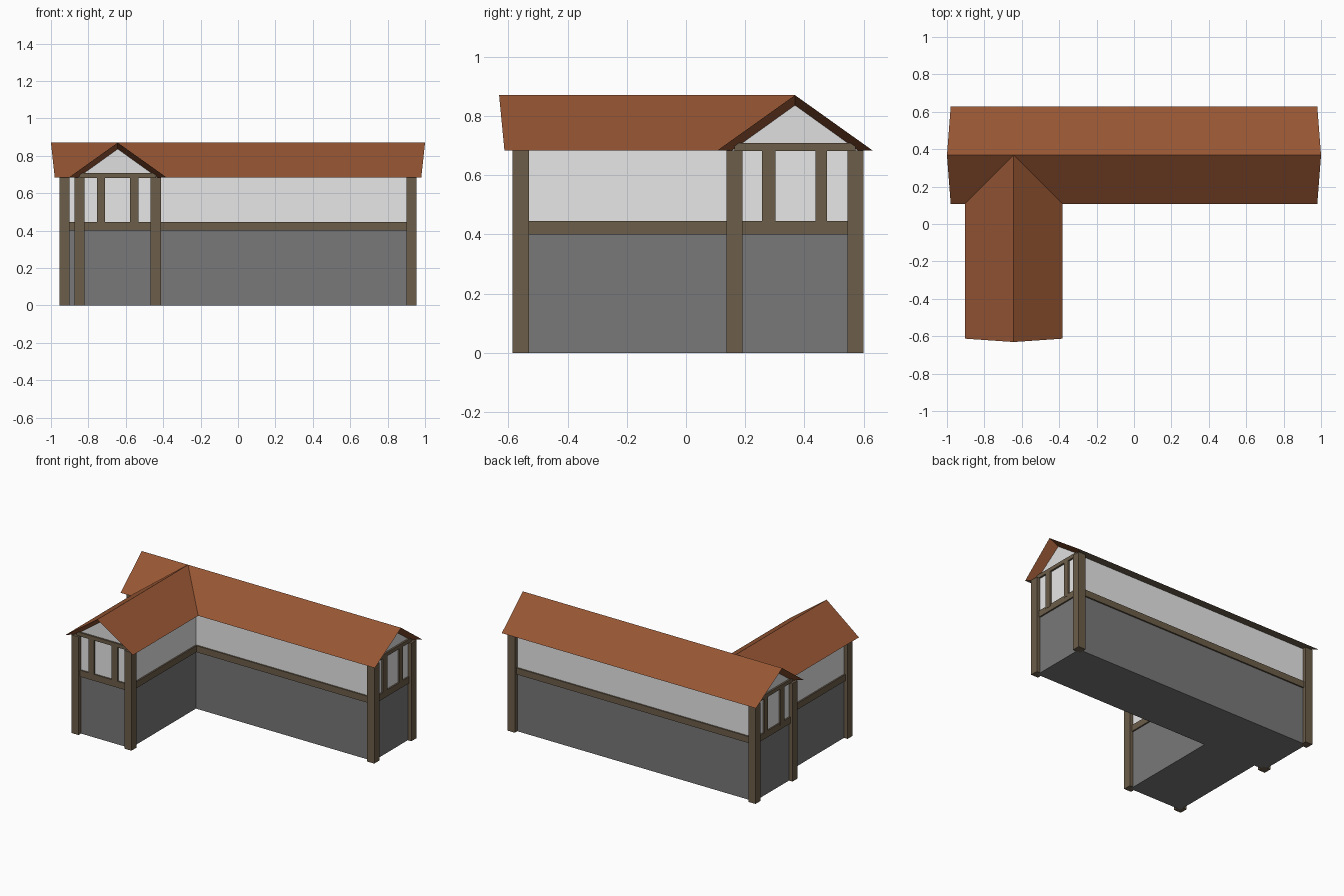
import bpy
import bmesh

cube = bpy.data.objects.get("Cube")
if cube:
    bpy.data.objects.remove(cube, do_unlink=True)


def material(name, rgb):
    m = bpy.data.materials.new(name)
    m.use_nodes = True
    m.diffuse_color = (*rgb, 1)
    m.node_tree.nodes["Principled BSDF"].inputs["Base Color"].default_value = (*rgb, 1)
    return m


TILE = material("roof tile", (0.305, 0.092, 0.034))
TIMBER = material("timber", (0.15, 0.111, 0.068))
PLASTER = material("plaster", (0.8, 0.8, 0.8))
GABLE = material("gable plaster", (0.74, 0.74, 0.74))
STONE = material("grey stone", (0.188, 0.188, 0.188))


def finish(name, bm, *mats):
    bmesh.ops.recalc_face_normals(bm, faces=bm.faces)
    mesh = bpy.data.meshes.new(name)
    bm.to_mesh(mesh)
    bm.free()
    for m in mats:
        mesh.materials.append(m)
    ob = bpy.data.objects.new(name, mesh)
    bpy.context.collection.objects.link(ob)


def prism(name, outline, z0, z1, mat):
    """Closed vertical prism over a plan outline."""
    bm = bmesh.new()
    low, high = ([bm.verts.new((x, y, z)) for x, y in outline] for z in (z0, z1))
    bm.faces.new(low)
    bm.faces.new(high)
    for i in range(len(outline)):
        bm.faces.new((low[i - 1], low[i], high[i], high[i - 1]))
    finish(name, bm, mat)


def box(name, x0, x1, y0, y1, z0, z1):
    prism(name, [(x0, y0), (x1, y0), (x1, y1), (x0, y1)], z0, z1, TIMBER)


# Main dimensions
EAVE, RIDGE = 0.684, 0.87
MAIN_Y, WING_X = 0.368, -0.643     # ridge lines
HALF = 0.204                       # half width of both ranges
END_X, END_Y = 0.928, -0.558       # gable wall planes
POST = 0.0275


def footprint(g=0.0):
    """L-shaped plan grown outwards by g."""
    back, front = MAIN_Y + HALF + g, MAIN_Y - HALF - g
    left, right = WING_X - HALF - g, WING_X + HALF + g
    x, y = END_X + g, END_Y - g
    return [(-x, back), (-x, front), (left, front), (left, y),
            (right, y), (right, front), (x, front), (x, back)]


# Walls and the rail between stone and plaster
prism("stone_walls", footprint(), 0, 0.42, STONE)
prism("plaster_walls", footprint(), 0.42, EAVE, PLASTER)
prism("middle_rail", footprint(0.01), 0.4, 0.445, TIMBER)

# Corner posts
corners = [(sx * END_X, MAIN_Y + sy * HALF) for sx in (-1, 1) for sy in (-1, 1)]
corners += [(WING_X + s * HALF, END_Y) for s in (-1, 1)]
for x, y in corners:
    box("corner_post", x - POST, x + POST, y - POST, y + POST, 0, EAVE)

# Gable studs and tie beams
for s in (-1, 1):
    x0, x1 = sorted((s * (END_X - 0.01), s * (END_X + 0.012)))
    for a, b in ((-0.112, -0.065), (0.07, 0.108)):
        box("gable_stud", x0, x1, MAIN_Y + a, MAIN_Y + b, 0.43, EAVE)
    box("tie_beam", x0, x1, MAIN_Y - HALF, MAIN_Y + HALF, EAVE - 0.002, 0.708)
y0, y1 = END_Y - 0.012, END_Y + 0.01
for a, b in ((-0.112, -0.068), (0.066, 0.112)):
    box("gable_stud", WING_X + a, WING_X + b, y0, y1, 0.43, EAVE)
box("tie_beam", WING_X - HALF, WING_X + HALF, y0, y1, EAVE - 0.002, 0.708)


def roof(name, ends, place):
    """Gabled roof; each end gives positions of ridge tip, eave tip and gable wall."""
    bm = bmesh.new()
    rings = []
    for tip, eave, wall in ends:
        pts = [(eave, -0.261, EAVE), (tip, 0, RIDGE), (eave, 0.261, EAVE),
               (wall, -0.212, EAVE), (wall, 0, 0.836), (wall, 0.212, EAVE)]
        rings.append([bm.verts.new(place(*p)) for p in pts])
    # Tiled slopes, then timber soffits and underside
    for i, j, mat in ((0, 1, 0), (1, 2, 0), (2, 5, 2), (5, 3, 2), (3, 0, 2)):
        face = bm.faces.new((rings[0][i], rings[0][j], rings[1][j], rings[1][i]))
        face.material_index = mat
    # Slanted verges and plastered gables
    for r in rings:
        for i in (0, 1):
            bm.faces.new((r[i], r[i + 1], r[i + 4], r[i + 3]))
        bm.faces.new(r[3:]).material_index = 1
    finish(name, bm, TILE, GABLE, TIMBER)


roof("main_roof", [(-1, -0.98, -END_X), (1, 0.98, END_X)],
     lambda a, c, z: (a, MAIN_Y + c, z))
roof("wing_roof", [(-0.631, -0.613, END_Y), (MAIN_Y, MAIN_Y, MAIN_Y)],
     lambda a, c, z: (WING_X + c, a, z))
